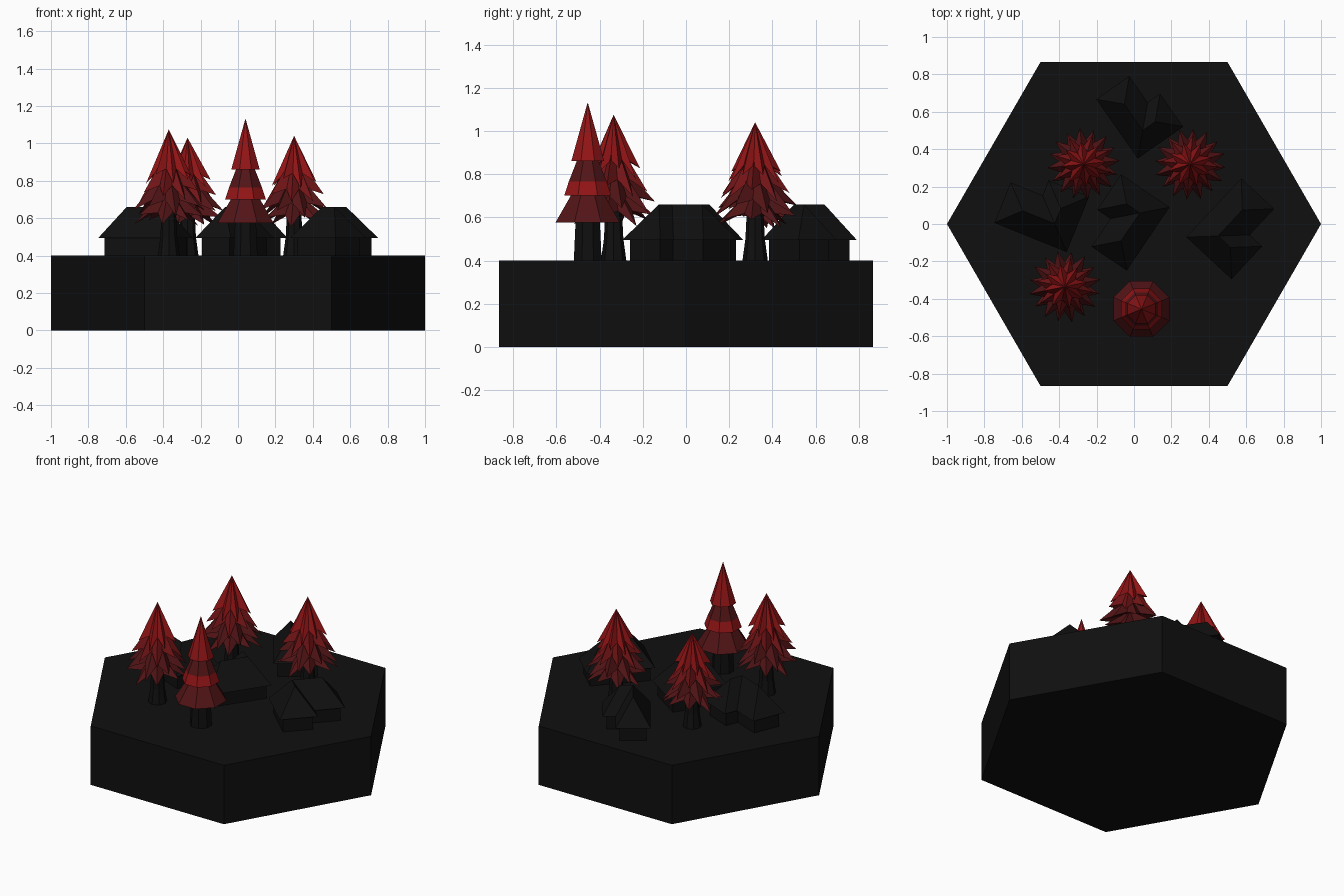
import bpy, bmesh, math
from mathutils import Vector

if "Cube" in bpy.data.objects:
    bpy.data.objects.remove(bpy.data.objects["Cube"])


def material(name, color):
    m = bpy.data.materials.new(name)
    m.use_nodes = True
    m.diffuse_color = (*color, 1)
    bsdf = m.node_tree.nodes["Principled BSDF"]
    bsdf.inputs["Base Color"].default_value = (*color, 1)
    bsdf.inputs["Roughness"].default_value = 0.9
    return m


BLACK = material("charcoal black", (0.005, 0.005, 0.005))
BRIGHT = material("bright red", (0.29, 0.007, 0.008))
MID = material("medium red", (0.17, 0.007, 0.008))
DARK = material("dark red", (0.085, 0.007, 0.008))


def finish(bm, name, mats, loc=(0, 0, 0)):
    bmesh.ops.recalc_face_normals(bm, faces=bm.faces)
    me = bpy.data.meshes.new(name)
    bm.to_mesh(me)
    bm.free()
    for m in mats:
        me.materials.append(m)
    ob = bpy.data.objects.new(name, me)
    ob.location = loc
    bpy.context.collection.objects.link(ob)
    return ob


def lathe(bm, profile, sides, slots, turn=0.0):
    """Stack of polygon rings; slots give the colour of each band."""
    rings = []
    for r, z in profile:
        angles = [2 * math.pi * i / sides + turn for i in range(sides)]
        rings.append([bm.verts.new((r * math.cos(a), r * math.sin(a), z)) for a in angles])
    for low, high, slot in zip(rings, rings[1:], slots):
        for i in range(sides):
            j = (i + 1) % sides
            bm.faces.new((low[i], low[j], high[j], high[i])).material_index = slot
    bm.faces.new(rings[0][::-1]).material_index = slots[0]
    bm.faces.new(rings[-1]).material_index = slots[-1]


# Hexagonal ground tile
bm = bmesh.new()
lathe(bm, [(1, 0), (1, 0.4)], 6, [0])
finish(bm, "ground_tile", [BLACK])


def wall_block(bm, x0, x1, y0, y1, z0, z1):
    low, high = [[bm.verts.new((x, y, z)) for x, y in
                  ((x0, y0), (x1, y0), (x1, y1), (x0, y1))] for z in (z0, z1)]
    for i in range(4):
        j = (i + 1) % 4
        bm.faces.new((low[i], low[j], high[j], high[i]))
    bm.faces.new(low[::-1])
    bm.faces.new(high)


def hip_roof(bm, x0, x1, y0, y1, z0, z1):
    """Hipped roof whose ridge runs along the longer side."""
    base = [bm.verts.new((x, y, z0)) for x, y in ((x0, y0), (x1, y0), (x1, y1), (x0, y1))]
    along_x = x1 - x0 >= y1 - y0
    if not along_x:
        base = base[1:] + base[:1]
    half = min(x1 - x0, y1 - y0) / 2
    mx, my = (x0 + x1) / 2, (y0 + y1) / 2
    if along_x:
        a, b = (x0 + half, my), (x1 - half, my)
    else:
        a, b = (mx, y0 + half), (mx, y1 - half)
    a, b = bm.verts.new((*a, z1)), bm.verts.new((*b, z1))
    bm.faces.new((base[0], base[1], b, a))
    bm.faces.new((base[1], base[2], b))
    bm.faces.new((base[2], base[3], a, b))
    bm.faces.new((base[3], base[0], a))
    bm.faces.new(base[::-1])


# L-shaped houses: a long wing plus a short wing at its first corner
def house(name, corner, heading, size=1.0):
    length, width, reach, eave = 0.43 * size, 0.24 * size, 0.33 * size, 0.025
    wings = [(0, length, -width, 0), (0, width, -reach, 0)]
    walls, roof = bmesh.new(), bmesh.new()
    for x0, x1, y0, y1 in wings:
        wall_block(walls, x0 + eave, x1 - eave, y0 + eave, y1 - eave, 0.39, 0.5)
        hip_roof(roof, x0, x1, y0, y1, 0.495, 0.66)
    for part, bmesh_part in (("walls", walls), ("roof", roof)):
        ob = finish(bmesh_part, f"{name}_{part}", [BLACK], (*corner, 0))
        ob.rotation_euler.z = math.radians(heading)


house("right_house", (-0.36, -0.15), 158, 0.97)
house("centre_house", (0.19, 0.09), 236, 0.95)
house("left_house", (0.28, -0.07), 47)
house("back_house", (0.02, 0.35), 125, 0.9)


# Star-tiered fir trees
def star_tier(bm, top, tip, radius, turn, slot, points=8):
    apex = bm.verts.new((0, 0, top))
    under = bm.verts.new((0, 0, tip + (top - tip) * 0.45))
    ring = []
    for i in range(points * 2):
        a = math.pi * i / points + turn
        outer = i % 2 == 0
        r = radius if outer else radius * 0.55
        droop = 0.03 * math.cos(3 * a + turn) if outer else (top - tip) * 0.22
        ring.append(bm.verts.new((r * math.cos(a), r * math.sin(a), tip + droop)))
    for i, v in enumerate(ring):
        w = ring[(i + 1) % len(ring)]
        bm.faces.new((v, w, apex)).material_index = slot
        bm.faces.new((w, v, under)).material_index = slot


TIERS = [(1.0, 0.60, 0.125, 0), (0.86, 0.47, 0.16, 1),
         (0.72, 0.36, 0.195, 2), (0.55, 0.28, 0.19, 2)]


def fir(name, x, y, tip, turn):
    height = tip - 0.4
    bm = bmesh.new()
    for k, (top, low, radius, slot) in enumerate(TIERS):
        star_tier(bm, 0.4 + top * height, 0.4 + low * height, radius,
                  turn + k * math.pi / 8, slot)
    finish(bm, f"{name}_foliage", [BRIGHT, MID, DARK], (x, y, 0))
    bm = bmesh.new()
    lathe(bm, [(0.06, 0.39), (0.045, 0.5), (0.035, 0.7)], 8, [0, 0])
    finish(bm, f"{name}_trunk", [BLACK], (x, y, 0))


fir("back_right_fir", -0.27, 0.32, 1.03, 0.1)
fir("back_left_fir", 0.30, 0.32, 1.04, 0.3)
fir("front_right_fir", -0.37, -0.335, 1.075, 0.2)

# Plain conical tree with banded tiers
bm = bmesh.new()
profile = [(0.162, 0.575), (0.085, 0.70), (0.118, 0.701), (0.095, 0.765),
           (0.055, 0.86), (0.082, 0.861), (0.001, 1.13)]
lathe(bm, profile, 8, [1, 1, 0, 1, 1, 0], math.pi / 8)
finish(bm, "conical_tree_foliage", [BRIGHT, DARK], (0.04, -0.455, 0))
bm = bmesh.new()
lathe(bm, [(0.07, 0.39), (0.06, 0.6)], 8, [0], math.pi / 8)
finish(bm, "conical_tree_trunk", [BLACK], (0.04, -0.455, 0))
